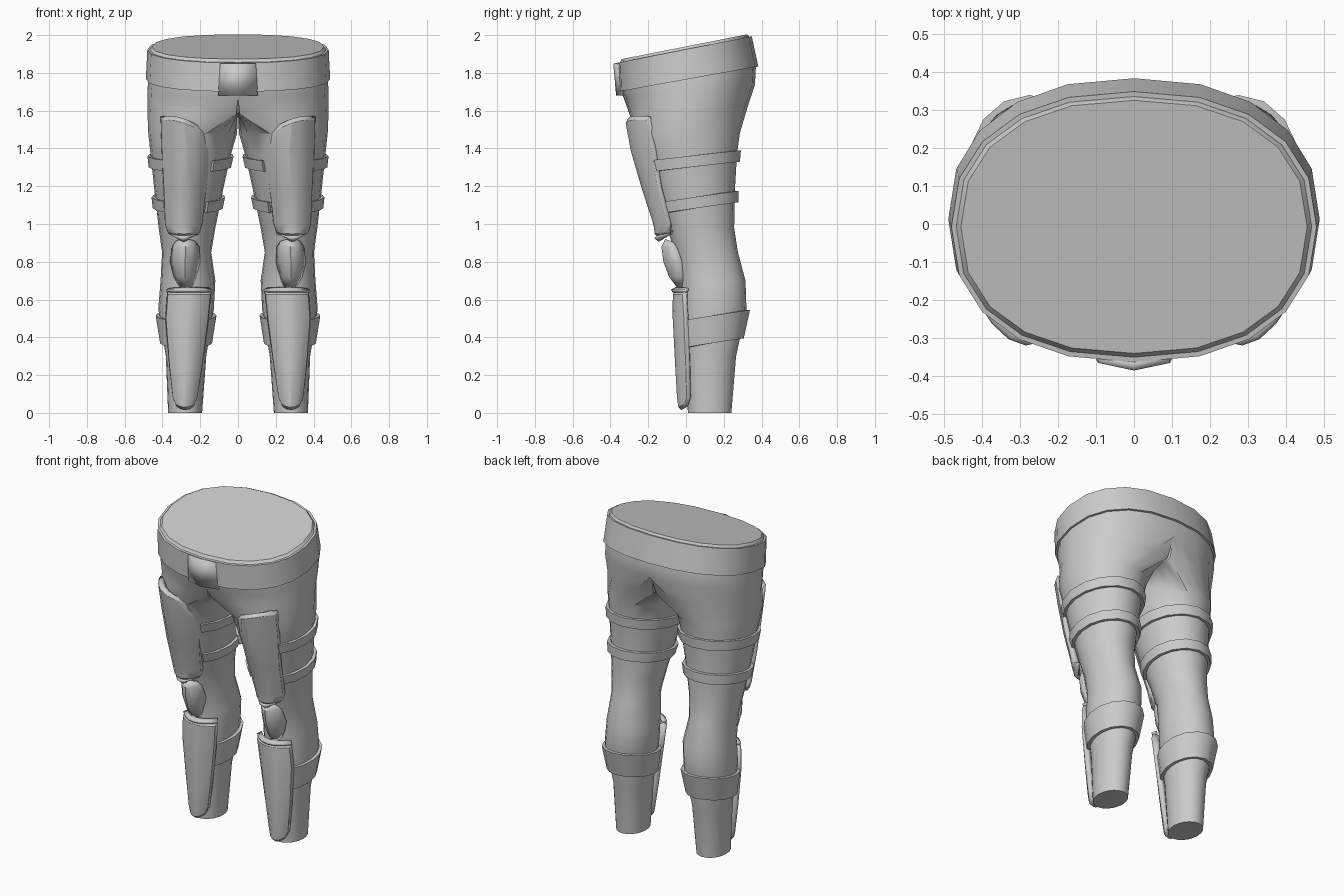
import bpy, bmesh
from math import sin, cos, radians, copysign

cube = bpy.data.objects.get("Cube")
if cube:
    bpy.data.objects.remove(cube, do_unlink=True)

GREY = bpy.data.materials.new("plain_grey")
GREY.use_nodes = True
colour = (0.6, 0.6, 0.6, 1)
GREY.diffuse_color = colour
GREY.node_tree.nodes["Principled BSDF"].inputs["Base Color"].default_value = colour

# Cross-sections of one half: height, tilt, centre x, radius x, front y, back y
SECTIONS = [
    (0, 0, .28, .09, .01, .24),
    (.3, 0, .275, .107, -.005, .265),
    (.55, 0, .275, .147, -.03, .32),
    (.7, 0, .265, .145, -.03, .315),
    (.85, 0, .272, .13, -.06, .275),
    (.98, 0, .27, .15, -.1, .255),
    (1.2, 0, .26, .185, -.18, .26),
    (1.37, 0, .25, .213, -.23, .27),
    (1.48, 0, .24, .235, -.27, .285),
    (1.6, .05, .12, .36, -.3, .325),
    (1.7, .1, 0, .48, -.33, .365),
    (1.765, .18, 0, .475, -.345, .37),
    (1.925, .197, 0, .467, -.35, .335),
    (1.94, .197, 0, .455, -.34, .325),
]


def skin(height, angle, offset=0):
    """Point on the body skin, pushed outwards by offset."""
    lower, upper = SECTIONS[0], SECTIONS[1]
    for lower, upper in zip(SECTIONS, SECTIONS[1:]):
        if height <= upper[0]:
            break
    t = (height - lower[0]) / (upper[0] - lower[0])
    _, tilt, cx, rx, front, back = [a + (b - a) * t for a, b in zip(lower, upper)]
    power = .87 if height > 1.65 else 1
    c, s = cos(angle), sin(angle)
    x = cx + rx * copysign(abs(c) ** power, c) + offset * c
    y = (front + back) / 2 + (back - front) / 2 * copysign(abs(s) ** power, s) + offset * s
    return max(x, 0), y, height + tilt * y


def finish(name, bm, thickness=0, mirror=True):
    """Turn the bmesh into an object with material, thickness and mirror."""
    mesh = bpy.data.meshes.new(name)
    bm.to_mesh(mesh)
    bm.free()
    mesh.materials.append(GREY)
    obj = bpy.data.objects.new(name, mesh)
    bpy.context.collection.objects.link(obj)
    if thickness:
        solid = obj.modifiers.new("thickness", 'SOLIDIFY')
        solid.thickness = thickness
        solid.offset = -1
    if mirror:
        mod = obj.modifiers.new("mirror", 'MIRROR')
        mod.use_clip = True
        mod.merge_threshold = .0005
    bpy.ops.object.select_all(action='DESELECT')
    obj.select_set(True)
    bpy.context.view_layer.objects.active = obj
    bpy.ops.object.shade_smooth_by_angle(angle=radians(30))
    return obj


def body(name, sides=20):
    """Leg and half pelvis as one loft, open where the halves join."""
    bm = bmesh.new()
    rings = [[bm.verts.new(skin(sec[0], radians(360 * i / sides))) for i in range(sides)]
             for sec in SECTIONS]
    for low, high in zip(rings, rings[1:]):
        for i in range(sides):
            j = (i + 1) % sides
            quad = (low[i], low[j], high[j], high[i])
            if any(v.co.x > .0001 for v in quad):
                bm.faces.new(quad)
    bm.faces.new(rings[0][::-1])
    bm.faces.new(rings[-1])
    bmesh.ops.delete(bm, geom=[v for v in bm.verts if not v.link_faces], context='VERTS')
    finish(name, bm)


def strap(name, bottom, top, slope, start, end, offset, steps=12, capped=True):
    """Band following the skin between two angles."""
    bm = bmesh.new()
    loops = []
    for i in range(steps + 1):
        angle = radians(start + (end - start) * i / steps)
        loop = []
        for base, push in ((bottom, -.01), (bottom, offset), (top, offset), (top, -.01)):
            height = base + slope * skin(base, angle)[1]
            loop.append(bm.verts.new(skin(height, angle, push)))
        loops.append(loop)
    for a, b in zip(loops, loops[1:]):
        for k in range(4):
            m = (k + 1) % 4
            bm.faces.new((a[k], b[k], b[m], a[m]))
    if capped:
        bm.faces.new(loops[0])
        bm.faces.new(loops[-1][::-1])
    bmesh.ops.recalc_face_normals(bm, faces=bm.faces[:])
    finish(name, bm)


def plate(name, rows, thickness, columns=7, border=0, raised=0, mirror=True):
    """Curved plate. Row: height, skew, arch, inner x, outer x, middle y, edge y."""
    bm = bmesh.new()
    grid = []
    for z, skew, arch, inner, outer, middle, edge in rows:
        line = []
        for i in range(columns):
            t = i / (columns - 1)
            bend = (2 * t - 1) ** 2
            line.append(bm.verts.new((inner + (outer - inner) * t,
                                      middle + (edge - middle) * bend,
                                      z + skew * t + arch * (1 - bend))))
        grid.append(line)
    for up, down in zip(grid, grid[1:]):
        for i in range(columns - 1):
            bm.faces.new((down[i], down[i + 1], up[i + 1], up[i]))
    bm.normal_update()
    if border:
        bmesh.ops.inset_region(bm, faces=bm.faces[:], use_boundary=True,
                               use_even_offset=True, thickness=border, depth=raised)
    finish(name, bm, thickness, mirror)


# Trousers and belt
body("trousers")
strap("belt", 1.765, 1.925, 0, -90, 90, .013, 10, capped=False)
plate("belt_buckle", [
    (1.85, 0, 0, -.095, .095, -.385, -.365),
    (1.68, 0, 0, -.105, .105, -.37, -.345),
], .025, columns=3, mirror=False)

# Leg straps, open at the front under the plates
strap("upper_thigh_strap", 1.298, 1.358, .12, -52, 236, .018)
strap("lower_thigh_strap", 1.075, 1.135, .155, -52, 236, .02)
strap("calf_strap", .345, .49, .18, -52, 232, .02)

# Armour plates
plate("thigh_plate", [
    (1.47, .1, .035, .145, .41, -.31, -.19),
    (1.38, .02, 0, .14, .405, -.28, -.16),
    (1.2, 0, 0, .165, .395, -.225, -.13),
    (1.0, 0, 0, .188, .387, -.16, -.08),
    (.95, 0, -.02, .205, .37, -.15, -.08),
], .035, border=.02, raised=.012)
plate("thigh_plate_lip", [
    (.96, 0, -.02, .2, .375, -.155, -.08),
    (.945, 0, -.02, .21, .365, -.168, -.09),
], .03)
plate("knee_pad", [
    (.91, 0, .01, .225, .33, -.11, -.08),
    (.88, 0, 0, .205, .35, -.13, -.06),
    (.8, 0, 0, .2, .36, -.12, -.03),
    (.72, 0, 0, .22, .34, -.09, -.02),
    (.665, 0, -.005, .24, .31, -.045, -.02),
], .04)
plate("shin_plate", [
    (.645, 0, 0, .14, .375, -.058, 0),
    (.5, 0, 0, .155, .385, -.058, .01),
    (.25, 0, 0, .188, .365, -.045, .02),
    (.08, 0, 0, .215, .345, -.035, .025),
    (.035, 0, -.02, .235, .325, -.025, .01),
], .04, border=.018, raised=.012)
plate("shin_plate_lip", [
    (.652, 0, 0, .135, .38, -.08, -.005),
    (.638, 0, 0, .138, .378, -.072, 0),
], .03)
